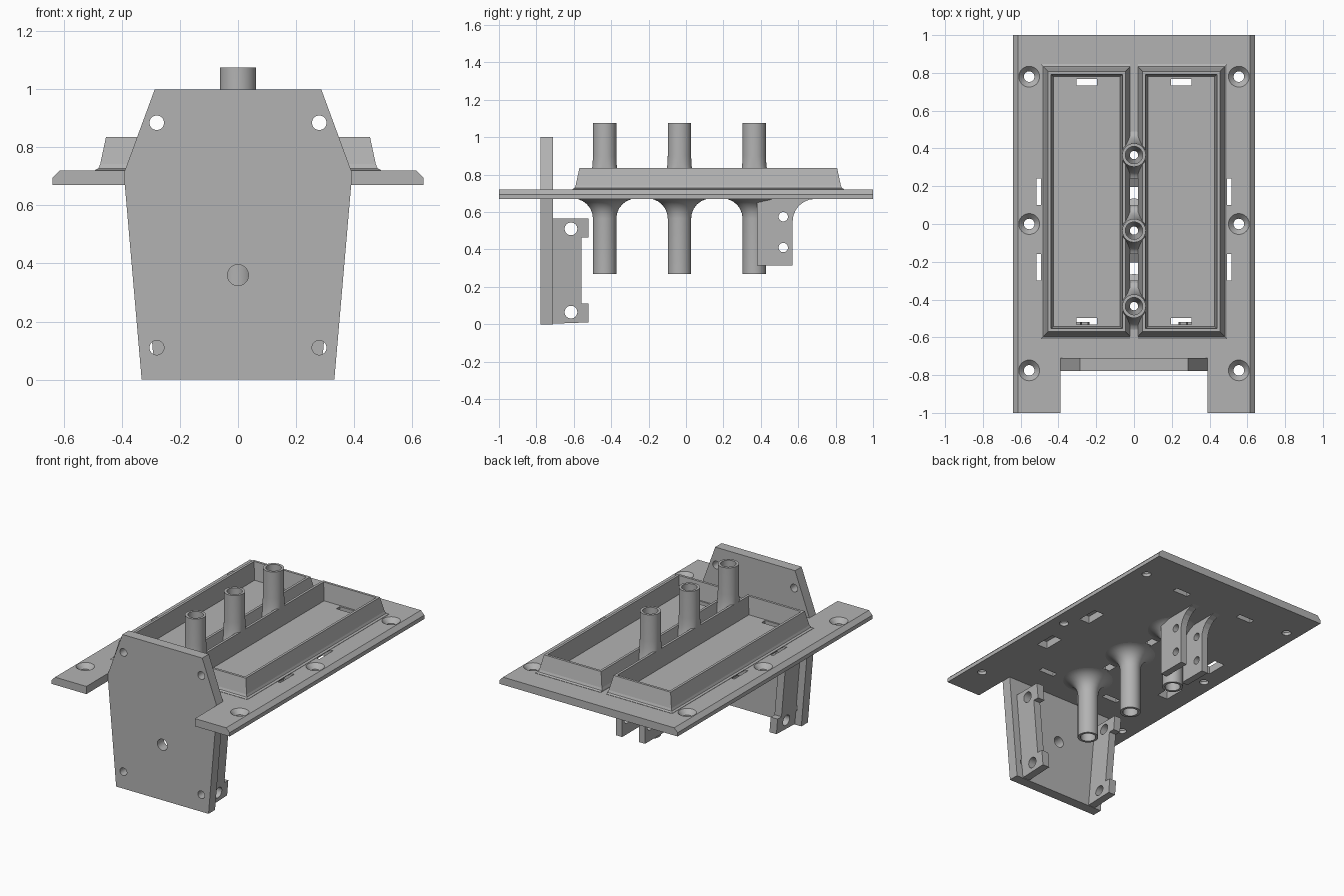
import bpy, bmesh, math
from mathutils import Vector

if "Cube" in bpy.data.objects:
    bpy.data.objects.remove(bpy.data.objects["Cube"])

grey = bpy.data.materials.new("plain grey")
grey.diffuse_color = (0.45, 0.45, 0.45, 1)
grey.use_nodes = True
grey.node_tree.nodes["Principled BSDF"].inputs["Base Color"].default_value = grey.diffuse_color


def finish(name, bm, smooth=False):
    bmesh.ops.recalc_face_normals(bm, faces=bm.faces)
    me = bpy.data.meshes.new(name)
    bm.to_mesh(me)
    bm.free()
    me.materials.append(grey)
    ob = bpy.data.objects.new(name, me)
    bpy.context.collection.objects.link(ob)
    if smooth:
        activate(ob)
        bpy.ops.object.shade_smooth_by_angle(angle=math.radians(35))
    return ob


def activate(ob):
    bpy.ops.object.select_all(action='DESELECT')
    ob.select_set(True)
    bpy.context.view_layer.objects.active = ob


def prism(bm, pts, place, a, b):
    """Extrude a 2D outline; place(u, v, w) gives the 3D point."""
    lo = [bm.verts.new(place(u, v, a)) for u, v in pts]
    hi = [bm.verts.new(place(u, v, b)) for u, v in pts]
    bm.faces.new(lo)
    bm.faces.new(hi[::-1])
    n = len(pts)
    for i in range(n):
        bm.faces.new((lo[i], lo[(i + 1) % n], hi[(i + 1) % n], hi[i]))


def along_x(y, z, x): return (x, y, z)
def along_y(x, z, y): return (x, y, z)
def along_z(x, y, z): return (x, y, z)


def box(bm, x0, x1, y0, y1, z0, z1):
    prism(bm, [(x0, y0), (x1, y0), (x1, y1), (x0, y1)], along_z, z0, z1)


def circle(u, v, r, n=32):
    return [(u + r * math.cos(2 * math.pi * i / n), v + r * math.sin(2 * math.pi * i / n)) for i in range(n)]


def bridge(bm, loops, wrap):
    n, m = len(loops[0]), len(loops)
    for k in range(m if wrap else m - 1):
        a, b = loops[k], loops[(k + 1) % m]
        for i in range(n):
            bm.faces.new((a[i], a[(i + 1) % n], b[(i + 1) % n], b[i]))


def lathe(bm, cx, cy, prof, wrap):
    loops = [[bm.verts.new((x, y, z)) for x, y in circle(cx, cy, r)] for r, z in prof]
    bridge(bm, loops, wrap)
    if not wrap:
        bm.faces.new(loops[0])
        bm.faces.new(loops[-1])


def cut(ob, bm):
    cutter = finish("cutter", bm)
    cutter.hide_render = True
    mod = ob.modifiers.new("cut", 'BOOLEAN')
    mod.object = cutter
    mod.operation = 'DIFFERENCE'
    mod.solver = 'EXACT'
    activate(ob)
    bpy.ops.object.modifier_apply(modifier="cut")
    bpy.data.objects.remove(cutter)


TUBES = (-0.435, -0.035, 0.365)

# Base plate with bevelled long edges, front notch, screw holes and slots
bm = bmesh.new()
prism(bm, [(-0.64, 0.67), (0.64, 0.67), (0.64, 0.695), (0.615, 0.72), (-0.615, 0.72), (-0.64, 0.695)],
      along_y, -1, 1)
plate = finish("base_plate", bm)
bm = bmesh.new()
box(bm, -0.39, 0.39, -1.1, -0.71, 0.6, 0.8)
for s in (-1, 1):
    for y in (-0.775, 0, 0.78):
        lathe(bm, s * 0.555, y, [(0.028, 0.6), (0.028, 0.69), (0.056, 0.721), (0.056, 0.8)], False)
    for y in (-0.515, 0.75):
        box(bm, s * 0.25 - 0.055, s * 0.25 + 0.055, y - 0.018, y + 0.018, 0.6, 0.8)
    for y in (-0.23, 0.17):
        a, b = sorted((s * 0.44, s * 0.515))
        box(bm, a, b, y - 0.07, y + 0.07, 0.6, 0.8)
for y in (-0.23, 0.17):
    box(bm, -0.025, 0.025, y - 0.07, y + 0.07, 0.6, 0.8)
for y in TUBES:
    prism(bm, circle(0, y, 0.05), along_z, 0.6, 0.8)
cut(plate, bm)

# Two tray rims with sloped, flared walls
RIM = [(-0.018, 0.718), (-0.018, 0.722), (-0.006, 0.728), (0, 0.742), (0.02, 0.835), (0.036, 0.835),
       (0.048, 0.718)]
for name, s in (("left_tray_rim", -1), ("right_tray_rim", 1)):
    bm = bmesh.new()
    loops = []
    for d, z in RIM:
        x0, x1, y0, y1 = 0.025 + max(d, -0.005), 0.475 - d, -0.59 + d, 0.828 - d
        loops.append([bm.verts.new((s * x, y, z)) for x, y in ((x0, y0), (x1, y0), (x1, y1), (x0, y1))])
    bridge(bm, loops, True)
    finish(name, bm)

# Three tubes, flared into the plate below and into the groove above
arc = [math.radians(a) for a in range(0, 91, 15)]
for k, y in enumerate(TUBES):
    prof = [(0.0625, 0.27)]
    prof += [(0.17 - 0.1075 * math.cos(a), 0.565 + 0.1075 * math.sin(a)) for a in arc]
    prof += [(0.125, 0.70), (0.125, 0.72)]
    prof += [(0.1225 - 0.06 * math.sin(a), 0.90 - 0.18 * math.cos(a)) for a in arc[1:]]
    prof += [(0.0625, 1.075), (0.046, 1.075), (0.046, 0.85), (0.022, 0.735), (0.022, 0.67),
             (0.046, 0.64), (0.046, 0.27)]
    bm = bmesh.new()
    lathe(bm, 0, y, prof, True)
    for v in bm.verts:
        if 0.69 < v.co.z < 0.88:
            v.co.x = max(-0.062, min(0.062, v.co.x))
    finish(f"tube_{k + 1}", bm, True)

# Front panel
bm = bmesh.new()
half = [(0.332, 0), (0.39, 0.67), (0.39, 0.72), (0.287, 1)]
prism(bm, half + [(-x, z) for x, z in reversed(half)], along_y, -0.777, -0.71)
panel = finish("front_panel", bm)
bm = bmesh.new()
for x, z, r in ((-0.28, 0.885, 0.025), (0.28, 0.885, 0.025), (-0.28, 0.11, 0.025), (0.28, 0.11, 0.025),
                (0, 0.36, 0.036)):
    prism(bm, circle(x, z, r), along_y, -0.9, -0.6)
cut(panel, bm)

# Slanted flanges behind the panel, with hooked ends and cross holes
FLANGE = [(-0.715, 0.003), (-0.52, 0.01), (-0.52, 0.11), (-0.56, 0.11), (-0.56, 0.465), (-0.52, 0.465),
          (-0.52, 0.565), (-0.715, 0.565)]
for name, s in (("left_flange", -1), ("right_flange", 1)):
    def slant(y, z, w): return (s * (w + 0.086 * z), y, z)
    bm = bmesh.new()
    prism(bm, FLANGE, slant, 0.235, 0.285)
    flange = finish(name, bm)
    bm = bmesh.new()
    for z in (0.065, 0.51):
        prism(bm, circle(-0.615, z, 0.034), slant, 0.1, 0.4)
    cut(flange, bm)

# Pair of hanging lugs beside the rear tube, filleted into the plate
LUG = [(0.38, 0.68), (0.38, 0.315), (0.57, 0.315)]
LUG += [(0.69 - 0.12 * math.cos(a), 0.55 + 0.12 * math.sin(a)) for a in arc] + [(0.69, 0.68)]
for name, s in (("left_lug", -1), ("right_lug", 1)):
    bm = bmesh.new()
    prism(bm, LUG, along_x, s * 0.06, s * 0.105)
    lug = finish(name, bm)
    bm = bmesh.new()
    for z in (0.41, 0.575):
        prism(bm, circle(0.52, z, 0.025), along_x, s * 0.02, s * 0.2)
    cut(lug, bm)
